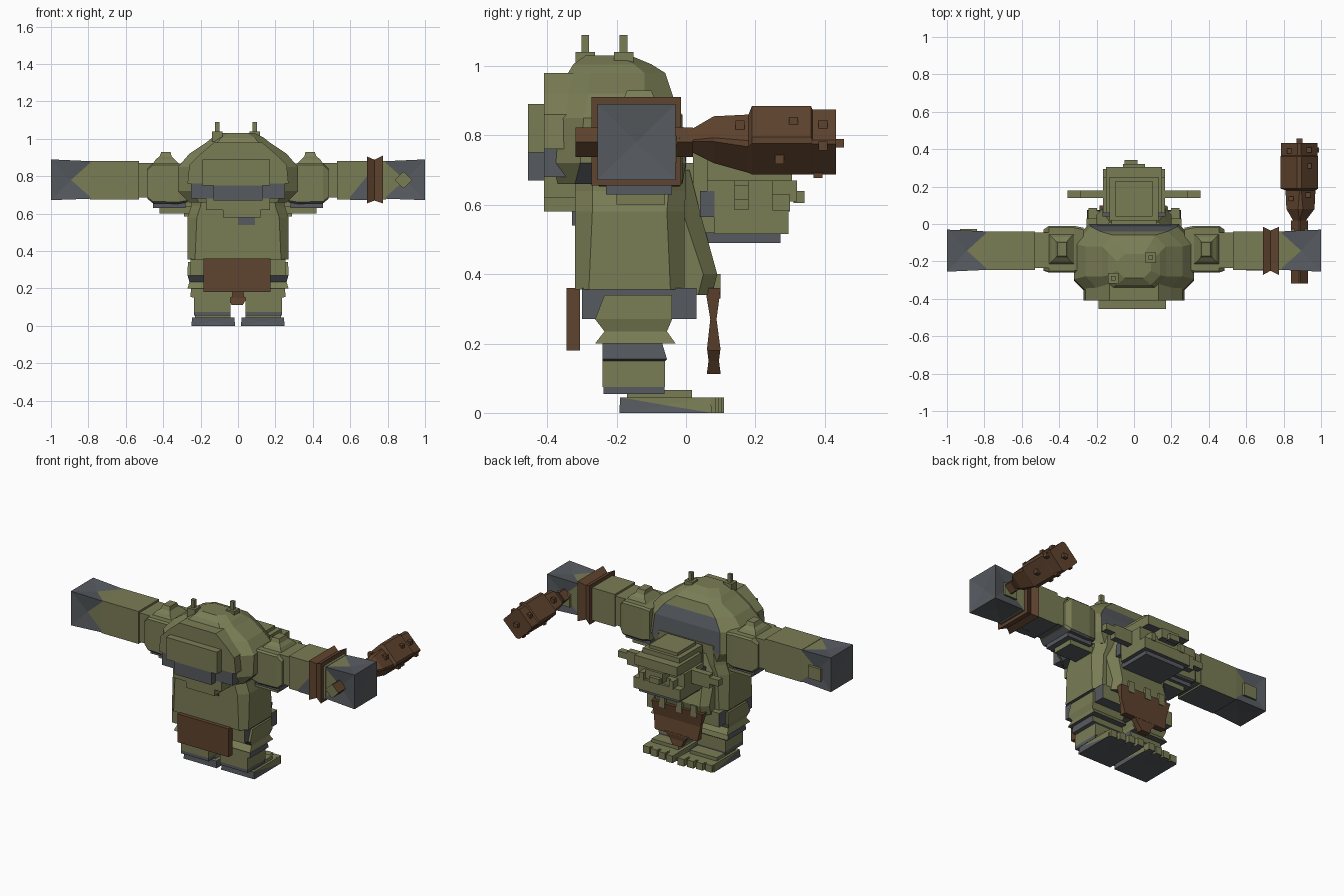
import bpy, bmesh


def material(name, rgb):
    m = bpy.data.materials.new(name)
    lin = [((c / 255 + 0.055) / 1.055) ** 2.4 for c in rgb]
    m.diffuse_color = (*lin, 1)
    return m


MATS = [material("olive_skin", (122, 125, 85)),
        material("slate_grey", (86, 90, 95)),
        material("brown_leather", (95, 67, 46))]
GREEN, GREY, BROWN = 0, 1, 2


def underside(n, c):
    return GREY if n.z < -0.6 else None


def finish(name, bm, mat, rule):
    bmesh.ops.recalc_face_normals(bm, faces=bm.faces)
    bm.normal_update()
    for f in bm.faces:
        f.material_index = mat
        if rule:
            r = rule(f.normal, f.calc_center_median())
            if r is not None:
                f.material_index = r
    me = bpy.data.meshes.new(name)
    bm.to_mesh(me)
    bm.free()
    for m in MATS:
        me.materials.append(m)
    ob = bpy.data.objects.new(name, me)
    bpy.context.collection.objects.link(ob)
    return ob


def loft(name, axis, sections, mat=GREEN, rule=None, side=1, poke=False):
    """Sections (t, a0, a1, b0, b1, chamfer) stacked along an axis; side mirrors x."""
    bm = bmesh.new()
    rings = []
    for t, a0, a1, b0, b1, c in sections:
        if c:
            pts = [(a0 + c, b0), (a1 - c, b0), (a1, b0 + c), (a1, b1 - c),
                   (a1 - c, b1), (a0 + c, b1), (a0, b1 - c), (a0, b0 + c)]
        else:
            pts = [(a0, b0), (a1, b0), (a1, b1), (a0, b1)]
        ring = []
        for a, b in pts:
            v = {'X': (t, a, b), 'Y': (a, t, b), 'Z': (a, b, t)}[axis]
            ring.append(bm.verts.new((v[0] * side, v[1], v[2])))
        rings.append(ring)
    n = len(rings[0])
    for r, q in zip(rings, rings[1:]):
        for i in range(n):
            bm.faces.new((r[i], r[(i + 1) % n], q[(i + 1) % n], q[i]))
    bm.faces.new(rings[0])
    bm.faces.new(rings[-1])
    if poke:
        bmesh.ops.recalc_face_normals(bm, faces=bm.faces)
        bmesh.ops.poke(bm, faces=bm.faces[:], offset=-poke)
    return finish(name, bm, mat, rule)


def box(name, x0, x1, y0, y1, z0, z1, mat=GREEN, rule=None, side=1):
    if rule is None and mat == GREEN:
        rule = underside
    return loft(name, 'Z', [(z0, x0, x1, y0, y1, 0), (z1, x0, x1, y0, y1, 0)],
                mat, rule, side)


# torso, belly bulge and hips
loft("torso", 'Z', [(.355, -.27, .27, -.32, -.005, .04), (.58, -.27, .27, -.32, -.005, .05),
                    (.64, -.25, .25, -.32, .0, .05), (.76, -.24, .24, -.32, .0, .05)],
     GREEN, underside)
loft("belly", 'Z', [(.34, -.2, .2, -.1, .075, .04), (.40, -.2, .2, -.1, .09, .04),
                    (.58, -.2, .2, -.1, .04, .05), (.70, -.18, .18, -.1, .01, .05)],
     GREEN, underside)
box("hips", -.255, .255, -.30, .03, .27, .36, GREEN,
    lambda n, c: GREY if abs(n.x) > .5 or n.z < -.5 else None)


# humped upper back and chest
def chest_rule(n, c):
    if n.z < -.6 or (n.y > .75 and .72 < c.z < .95):
        return GREY


loft("hump", 'Z', [(.66, -.26, .26, -.37, -.01, .05), (.72, -.32, .32, -.385, .0, .08),
                   (.85, -.32, .32, -.385, -.015, .09), (.92, -.26, .26, -.36, -.04, .08),
                   (.98, -.17, .17, -.34, -.06, .06), (1.005, -.14, .14, -.325, -.10, .05),
                   (1.03, -.09, .09, -.29, -.16, .04)], GREEN, chest_rule)
loft("hump_back", 'Z', [(.76, -.27, .27, -.41, -.25, 0), (.86, -.26, .26, -.41, -.25, 0),
                        (.92, -.2, .2, -.41, -.25, 0), (.98, -.13, .13, -.41, -.25, 0)])
box("hump_band", -.25, .25, -.41, -.2, .68, .76, GREY)
box("hump_step", -.17, .17, -.41, -.2, .62, .68)
box("hump_step_low", -.08, .12, -.41, -.2, .58, .62)
box("back_patch", 0, .09, -.328, -.3, .54, .60, GREY)
box("back_plate_top", -.19, .17, -.455, -.3, .75, .89)
box("back_plate_low", -.13, .13, -.455, -.3, .67, .75, GREY)

# spikes on the hump
for i, (x, y) in enumerate([(-.11, -.29), (.09, -.18)]):
    box(f"spike_base_{i}", x - .028, x + .028, y - .028, y + .028, .985, 1.04)
    box(f"spike_{i}", x - .012, x + .012, y - .011, y + .011, 1.03, 1.09)


# arms
def hand_rule(n, c):
    return GREY if abs(c.x) > .83 or n.z < -.6 else GREEN


for s, tag in ((1, "right"), (-1, "left")):
    loft(f"shoulder_{tag}", 'X', [(.27, -.25, -.02, .66, .86, .01), (.32, -.26, -.01, .652, .87, .01),
                                  (.455, -.26, -.01, .655, .87, .01), (.485, -.25, -.03, .68, .84, .01)],
         GREEN, underside, s)
    loft(f"shoulder_knob_{tag}", 'Z', [(.86, .31, .46, -.22, -.05, 0), (.89, .34, .44, -.20, -.07, 0),
                                       (.905, .355, .42, -.18, -.09, 0), (.93, .36, .41, -.17, -.10, 0)],
         GREEN, None, s)
    box(f"armpit_{tag}", .28, .455, -.23, -.04, .63, .66, GREY, side=s)
    box(f"armpit_step_{tag}", .25, .42, -.2, -.06, .60, .64, side=s)
    box(f"upper_arm_{tag}", .44, .535, -.235, -.045, .685, .87, side=s)
    box(f"forearm_{tag}", .53, .79, -.245, -.04, .675, .882, side=s)
    loft(f"hand_{tag}", 'X', [(.78, -.245, -.04, .68, .88, 0), (1.0, -.255, -.03, .672, .89, 0)],
         GREEN, hand_rule, s, poke=.012)
    box(f"thumb_{tag}", .84, .93, -.06, -.028, .72, .80, side=s)

# grey wedge on the forearm beside the bracer
loft("forearm_patch", 'X', [(.60, -.249, -.2, .674, .69, 0), (.69, -.249, -.2, .674, .80, 0)], GREY)

# bracer on one arm, pinched in the middle
loft("bracer", 'X', [(.69, -.272, -.015, .655, .905, 0), (.73, -.25, -.035, .67, .888, 0),
                     (.775, -.272, -.015, .655, .91, 0)], BROWN)

# head
box("neck", -.12, .12, -.06, .1, .57, .72)
box("skull", -.13, .13, .02, .25, .52, .76)
box("skull_cap", -.10, .10, .04, .23, .75, .78)
box("brow", -.15, .15, .06, .305, .67, .73)
box("cheeks", -.165, .165, .06, .25, .57, .67)
box("jaw_hinge", -.168, .168, .04, .082, .565, .64, GREY)
box("jaw", -.165, .165, .08, .295, .515, .585)
box("chin", -.14, .14, .04, .272, .49, .52, GREY)
box("upper_lip", -.12, .12, .2, .28, .585, .63)
box("nose", -.06, .06, .24, .32, .61, .67)
box("nose_tip", -.05, .02, .31, .342, .605, .64)
for s, tag in ((1, "right"), (-1, "left")):
    box(f"tusk_{tag}", .09, .12, .27, .30, .58, .63, side=s)
    box(f"ear_{tag}", .13, .355, .14, .18, .615, .655, side=s)
    box(f"ear_root_{tag}", .13, .29, .14, .18, .585, .67, side=s)

# loincloth
box("loincloth_back", -.185, .175, -.345, -.305, .18, .36, BROWN)
loft("loincloth_front", 'Z', [(.18, -.15, .15, .06, .1, 0), (.27, -.165, .165, .07, .088, 0),
                              (.36, -.185, .175, .055, .1, 0)], BROWN)
loft("loincloth_tip", 'Z', [(.112, -.035, .025, .06, .1, 0), (.15, -.05, .05, .065, .095, 0),
                            (.19, -.09, .08, .06, .1, 0)], BROWN)
for i, x in enumerate((-.12, -.02, .1)):
    box(f"cloth_fold_{i}", x - .02, x + .02, .06, .1, .33, .40)

# legs and feet
for s, tag in ((1, "right"), (-1, "left")):
    loft(f"thigh_{tag}", 'Z', [(.20, .03, .27, -.262, -.03, 0), (.235, .04, .26, -.235, -.055, 0),
                               (.27, .03, .27, -.262, -.04, 0), (.34, .03, .268, -.235, -.04, 0)],
         GREEN, underside, s)
    loft(f"shin_{tag}", 'Z', [(.075, .04, .235, -.24, -.06, 0), (.15, .04, .235, -.24, -.06, 0),
                              (.155, .03, .255, -.24, -.055, 0), (.205, .03, .25, -.24, -.07, 0)],
         GREEN, lambda n, c: GREY if n.z < -.6 or (c.z > .16 and abs(n.x) > .6) else None, s)
    box(f"ankle_{tag}", .04, .235, -.238, -.062, .055, .078, GREY, side=s)
    box(f"instep_{tag}", .04, .23, -.17, .018, .04, .066, side=s)
    loft(f"foot_{tag}", 'Z', [(0, .015, .25, -.192, .075, 0), (.045, .02, .245, -.19, .07, 0)],
         GREEN, lambda n, c: GREY if n.z < -.5 or (n.z < .5 and (c.z < .02 or c.y < -.09)) else None,
         s, poke=.002)
    for i in range(4):
        x = .018 + i * .06
        box(f"toe_{tag}_{i}", x, x + .045, .05, .11 - .008 * i, 0, .045, side=s)

# club with a diamond section, held across the hand
loft("club_handle", 'Y', [(-.318, .84, .93, .738, .822, .041), (.02, .84, .93, .738, .822, .041)],
     BROWN, lambda n, c: GREEN if n.y < -.9 else None)
loft("club", 'Y', [(-.02, .85, .92, .745, .825, .033), (.02, .85, .92, .75, .82, .033),
                   (.08, .815, .965, .72, .855, .062), (.18, .81, .97, .692, .86, .075),
                   (.19, .782, .985, .687, .885, .09), (.36, .782, .985, .687, .885, .09),
                   (.365, .785, .982, .687, .874, .088), (.433, .785, .982, .687, .874, .088)],
     BROWN)
box("club_tip", .87, .9, .42, .456, .765, .79, BROWN)
studs = [(.93, .155, .83), (.84, .135, .83), (.935, .31, .84), (.83, .39, .83),
         (.94, .27, .73), (.935, .395, .832), (.83, .25, .735), (.975, .395, .77),
         (.885, .38, .69), (.83, .42, .74)]
for i, (x, y, z) in enumerate(studs):
    r = .013
    box(f"club_stud_{i}", x - r, x + r, y - r, y + r, z - r, z + r, BROWN)
